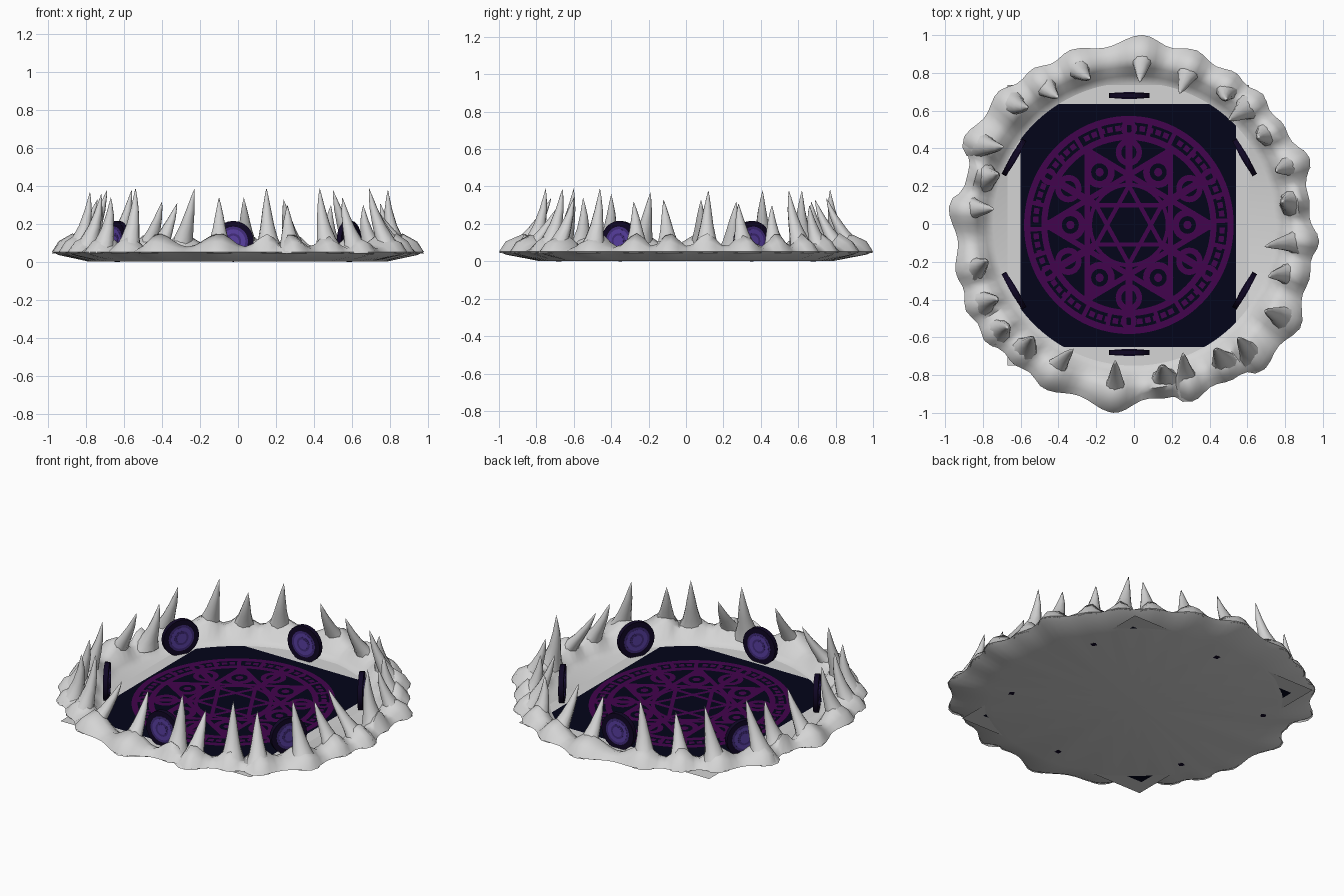
import bpy, bmesh, math
from mathutils import Vector, Matrix

if "Cube" in bpy.data.objects:
    bpy.data.objects.remove(bpy.data.objects["Cube"])


def material(name, rgb):
    m = bpy.data.materials.new(name)
    m.diffuse_color = (*rgb, 1)
    m.use_nodes = True
    m.node_tree.nodes["Principled BSDF"].inputs["Base Color"].default_value = m.diffuse_color
    return m


BONE = material("pale bone", (0.66, 0.66, 0.66))
DARK = material("midnight blue", (0.001, 0.0015, 0.010))
PURPLE = material("deep purple", (0.055, 0.001, 0.075))
RIM = material("dark violet", (0.005, 0.002, 0.018))
VIOLET = material("violet glass", (0.055, 0.025, 0.20))
LILAC = material("bright violet", (0.10, 0.05, 0.36))


def finish(bm, name, mats, smooth=None):
    me = bpy.data.meshes.new(name)
    bm.to_mesh(me)
    bm.free()
    ob = bpy.data.objects.new(name, me)
    bpy.context.collection.objects.link(ob)
    for m in mats:
        me.materials.append(m)
    if smooth:
        bpy.ops.object.select_all(action='DESELECT')
        ob.select_set(True)
        bpy.context.view_layer.objects.active = ob
        bpy.ops.object.shade_smooth_by_angle(angle=math.radians(smooth))
    return ob


# teeth: outer foot x, y, tip x, y, tip height
TEETH = [
    (0.05, 1.00, 0.03, 0.75, .34), (0.33, .92, .24, .69, .33), (.54, .80, .49, .66, .30),
    (.68, .69, .50, .55, .38), (.79, .53, .66, .46, .30), (.93, .35, .75, .28, .31),
    (.93, .12, .79, .12, .38), (.98, -.10, .69, -.12, .33), (.93, -.29, .71, -.28, .32),
    (.88, -.55, .69, -.46, .39), (.69, -.77, .55, -.60, .34), (.53, -.82, .43, -.66, .39),
    (.31, -.94, .26, -.68, .30), (.18, -.92, .15, -.75, .39), (-.11, -1.0, -.10, -.72, .34),
    (-.48, -.87, -.32, -.66, .31), (-.64, -.74, -.54, -.60, .39), (-.79, -.62, -.67, -.55, .34),
    (-.89, -.46, -.72, -.40, .36), (-.94, -.27, -.78, -.19, .37), (-.98, .09, -.74, .08, .33),
    (-.88, .27, -.72, .27, .32), (-.90, .46, -.69, .41, .38), (-.72, .70, -.56, .62, .38),
    (-.54, .82, -.40, .67, .32), (-.34, .92, -.23, .77, .385),
]
POLAR = sorted((math.atan2(y, x), math.hypot(x, y)) for x, y, *_ in TEETH)
POLAR = [(POLAR[-1][0] - 2 * math.pi, POLAR[-1][1])] + POLAR + [(POLAR[0][0] + 2 * math.pi, POLAR[0][1])]


def tooth_pull(a):
    """Nearness to a tooth (0..1) and the outer radius, dipping slightly between teeth."""
    for (a0, r0), (a1, r1) in zip(POLAR, POLAR[1:]):
        if a0 <= a <= a1:
            t = (a - a0) / (a1 - a0)
            s = t * t * (3 - 2 * t)
            gap = math.sin(math.pi * t) ** 2
            dip = min(0.045, 0.12 * (a1 - a0))
            return 1 - gap, r0 + (r1 - r0) * s - dip * gap
    return 0, 0.92


# jaw-like base: revolved profile swelling at every tooth
bm = bmesh.new()
N = 144
rings = []
for i in range(N):
    a = -math.pi + 2 * math.pi * i / N
    w, R = tooth_pull(a)
    prof = [(0.79, 0.002), (R - 0.035, 0.036), (R, 0.052), (R - 0.035, 0.068 + 0.04 * w),
            (0.875, 0.080 + 0.07 * w), (0.83, 0.068 + 0.05 * w), (0.785, 0.03), (0.745, 0.005)]
    rings.append([bm.verts.new((r * math.cos(a), r * math.sin(a), z)) for r, z in prof])
low = bm.verts.new((0, 0, 0.002))
top = bm.verts.new((0, 0, 0.005))
for i in range(N):
    p, q = rings[i], rings[(i + 1) % N]
    for k in range(len(p) - 1):
        bm.faces.new((p[k], q[k], q[k + 1], p[k + 1]))
    bm.faces.new((low, q[0], p[0]))
    bm.faces.new((top, p[-1], q[-1]))
bmesh.ops.recalc_face_normals(bm, faces=bm.faces)
finish(bm, "jaw_base", [BONE], 60)

# teeth: flared spikes leaning inwards
bm = bmesh.new()
SIDES = 10
for x, y, tx, ty, h in TEETH:
    out = Vector((x, y, 0)).normalized()
    side = Vector((-out.y, out.x, 0))
    foot = Vector((x, y, 0.045)) - out * 0.08
    tip = Vector((tx, ty, h))
    prev = None
    for t, w in ((0, 1), (.10, .82), (.24, .60), (.44, .42), (.68, .26), (.88, .11)):
        c = foot.lerp(tip, t) + out * (-0.02 * math.sin(math.pi * t))
        ring = []
        for k in range(SIDES):
            a = 2 * math.pi * k / SIDES
            ring.append(bm.verts.new(c + out * (math.cos(a) * 0.08 * w) + side * (math.sin(a) * 0.085 * w)))
        if prev:
            for k in range(SIDES):
                j = (k + 1) % SIDES
                bm.faces.new((prev[k], prev[j], ring[j], ring[k]))
        prev = ring
    v = bm.verts.new(tip)
    for k in range(SIDES):
        bm.faces.new((prev[k], prev[(k + 1) % SIDES], v))
finish(bm, "teeth", [BONE], 60)

# floor panel: dark centre, pale border
bm = bmesh.new()
rows = [[bm.verts.new((x, y, 0.008)) for x in (-0.67, -0.60, 0.54, 0.61)] for y in (-0.75, -0.65, 0.635, 0.735)]
for j in range(3):
    for k in range(3):
        f = bm.faces.new((rows[j][k], rows[j][k + 1], rows[j + 1][k + 1], rows[j + 1][k]))
        f.material_index = 1 if j == k == 1 else 0
finish(bm, "floor_panel", [BONE, DARK])

# ornamental circle: thin flat bands and bars
bm = bmesh.new()


def band(cx, cy, r0, r1, n=48, a0=0.0, a1=2 * math.pi):
    pts = [(a0 + (a1 - a0) * k / n) for k in range(n + 1)]
    vs = [[bm.verts.new((cx + r * math.cos(a), cy + r * math.sin(a), 0)) for r in (r0, r1)] for a in pts]
    for p, q in zip(vs, vs[1:]):
        bm.faces.new((p[0], p[1], q[1], q[0]))


def bar(p, q, w):
    p, q = Vector((*p, 0)), Vector((*q, 0))
    d = (q - p).normalized()
    s = Vector((-d.y, d.x, 0)) * w / 2
    bm.faces.new([bm.verts.new(v) for v in (p - s, q - s, q + s, p + s)])


def polar(r, deg):
    return r * math.cos(math.radians(deg)), r * math.sin(math.radians(deg))


band(0, 0, 0.522, 0.555, 96)
band(0, 0, 0.432, 0.464, 96)
for k in range(72):  # rune-like ticks between the two rings
    a = math.radians(5 * k)
    if k % 6:
        band(0, 0, 0.480, 0.508, 2, a, a + 0.06)
for k in range(24):
    bar(polar(0.455, 15 * k + 2.5), polar(0.53, 15 * k + 2.5), 0.022)
for k in range(6):
    a = 60 * k
    band(*polar(0.31, a), 0.045, 0.08, 24)            # satellite circles
    band(*polar(0.31, a), 0.0, 0.022, 10)
    band(*polar(0.49, a + 30), 0.02, 0.042, 16)       # beads in the outer band
    bar(polar(0.44, a), polar(0.44, a + 120), 0.028)  # large star
    bar(polar(0.20, a + 30), polar(0.20, a + 150), 0.022)  # small star
    bar(polar(0.20, a + 30), polar(0.44, a + 30), 0.038)   # spokes
    bar(polar(0.38, a), polar(0.44, a), 0.05)
    band(*polar(0.37, a + 30), 0.04, 0.07, 20)
band(0, 0, 0.195, 0.215, 48)
bmesh.ops.transform(bm, matrix=Matrix.Translation((-0.027, -0.005, 0.011)) @ Matrix.Diagonal((1, 1.04, 1, 1)),
                    verts=bm.verts)
for f in bm.faces:
    f.normal_update()
    if f.normal.z < 0:
        f.normal_flip()
finish(bm, "ornamental_circle", [PURPLE])

# six upright medallions facing the centre
for k in range(6):
    a = math.radians(30 + 60 * k)
    out = Vector((math.cos(a), math.sin(a), 0))
    place = Matrix.Translation(Vector((-0.025, 0, 0.108)) + out * (0.705 if k % 3 != 1 else 0.68)) \
        @ out.to_track_quat('Z', 'Y').to_matrix().to_4x4()
    bm = bmesh.new()
    for radius, depth, mat in ((0.108, 0.028, 0), (0.078, 0.030, 1), (0.064, 0.032, 2),
                               (0.042, 0.034, 1), (0.030, 0.036, 2)):
        old = set(bm.faces)
        bmesh.ops.create_cone(bm, cap_ends=True, segments=24, radius1=radius, radius2=radius,
                              depth=depth, matrix=place)
        for f in bm.faces:
            if f not in old:
                f.material_index = mat
    finish(bm, "medallion_%d" % (k + 1), [RIM, VIOLET, LILAC], 30)
